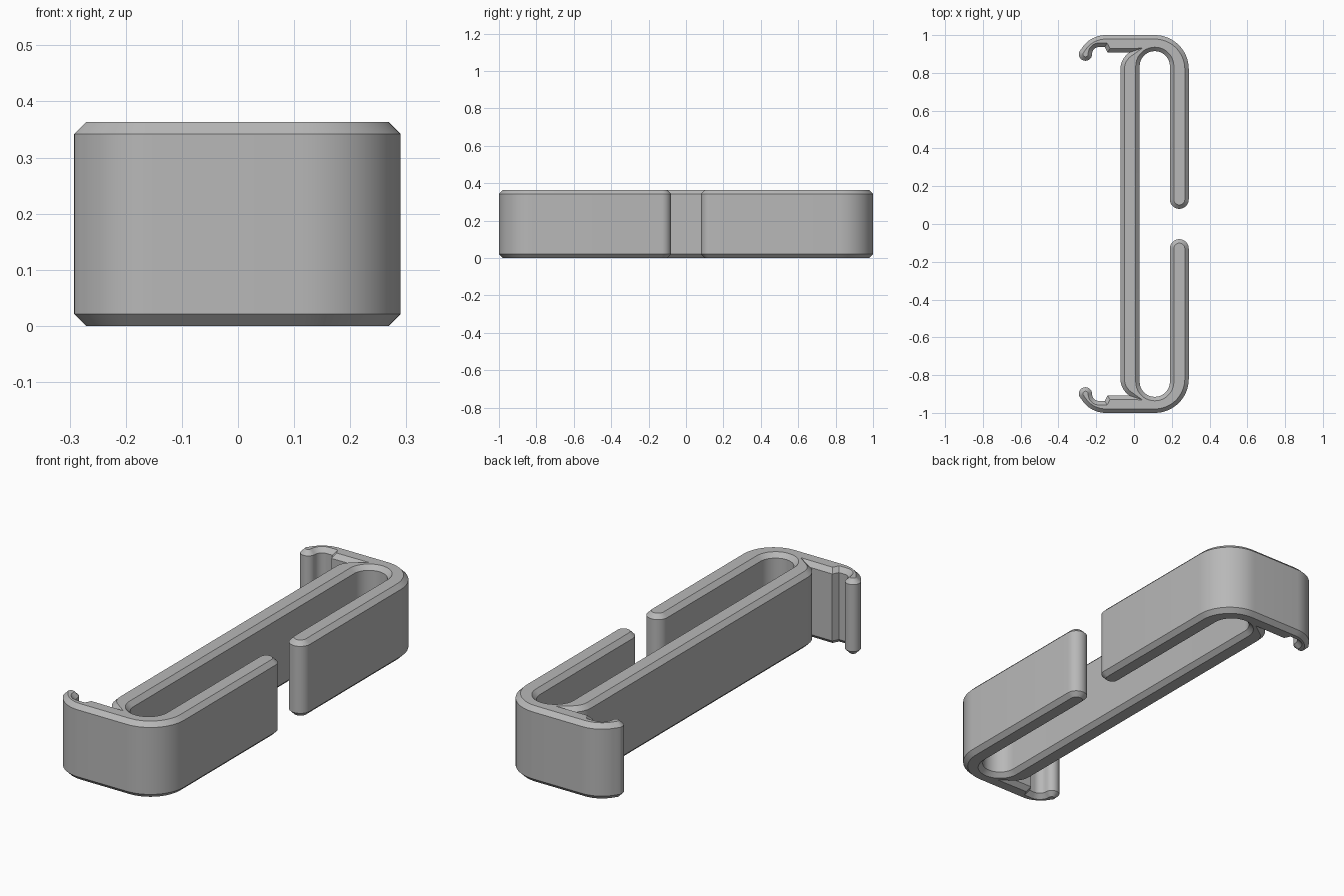
import bpy, bmesh
from math import cos, sin, radians
from mathutils import Vector

cube = bpy.data.objects.get("Cube")
if cube:
    bpy.data.objects.remove(cube, do_unlink=True)

HEIGHT = 0.363
CHAMFER = 0.021


def arc(cx, cy, r, start, end, steps=12):
    angles = [radians(start + (end - start) * i / steps) for i in range(steps + 1)]
    return [Vector((cx + r * cos(a), cy + r * sin(a))) for a in angles]


def inset(points, distance):
    """Mitred inward offset of a clockwise outline."""
    result = []
    for i, p in enumerate(points):
        a = (p - points[i - 1]).normalized()
        b = (points[(i + 1) % len(points)] - p).normalized()
        na, nb = Vector((a.y, -a.x)), Vector((b.y, -b.x))
        result.append(p + (na + nb) * distance / (1 + na.dot(nb)))
    return result


# Back half of the outline, clockwise from the spine's outer wall
half = arc(0.033, 0.82, 0.105, 180, 122, 8)           # spine curving into the end
half += [Vector((-0.14, 0.908)), Vector((-0.155, 0.937))]  # step under the hook
half += arc(-0.185, 0.9, 0.037, 90, 180, 8)           # hook hollow
half += arc(-0.257, 0.899, 0.035, 0, -205, 16)[1:]    # rounded hook tip
half += arc(-0.15, 0.85, 0.15, 155, 90)[1:]           # hook back
half += arc(0.11, 0.82, 0.18, 90, 0, 16)              # outer corner
half += arc(0.24, 0.13, 0.05, 0, -180, 16)            # arm end
half += arc(0.11, 0.835, 0.08, 0, 180, 24)            # slot end

# Mirror to the front half
outline = half + [Vector((p.x, -p.y)) for p in reversed(half)]
small = inset(outline, CHAMFER)

# Stack the outline into a chamfered extrusion
bm = bmesh.new()
layers = [(small, 0), (outline, CHAMFER), (outline, HEIGHT - CHAMFER), (small, HEIGHT)]
rings = [[bm.verts.new((p.x, p.y, z)) for p in pts] for pts, z in layers]
n = len(outline)
for low, high in zip(rings, rings[1:]):
    for i in range(n):
        j = (i + 1) % n
        bm.faces.new((low[i], low[j], high[j], high[i]))
caps = [bm.faces.new(rings[0]), bm.faces.new(rings[-1])]
bmesh.ops.recalc_face_normals(bm, faces=bm.faces)
bmesh.ops.triangulate(bm, faces=caps)
mesh = bpy.data.meshes.new("clip_body")
bm.to_mesh(mesh)
bm.free()

clip = bpy.data.objects.new("clip_body", mesh)
bpy.context.collection.objects.link(clip)

# Plain grey plastic
grey = bpy.data.materials.new("grey_plastic")
grey.use_nodes = True
colour = (0.48, 0.48, 0.48, 1)
grey.diffuse_color = colour
grey.node_tree.nodes["Principled BSDF"].inputs["Base Color"].default_value = colour
mesh.materials.append(grey)

bpy.ops.object.select_all(action="DESELECT")
clip.select_set(True)
bpy.context.view_layer.objects.active = clip
bpy.ops.object.shade_smooth_by_angle(angle=radians(30))
